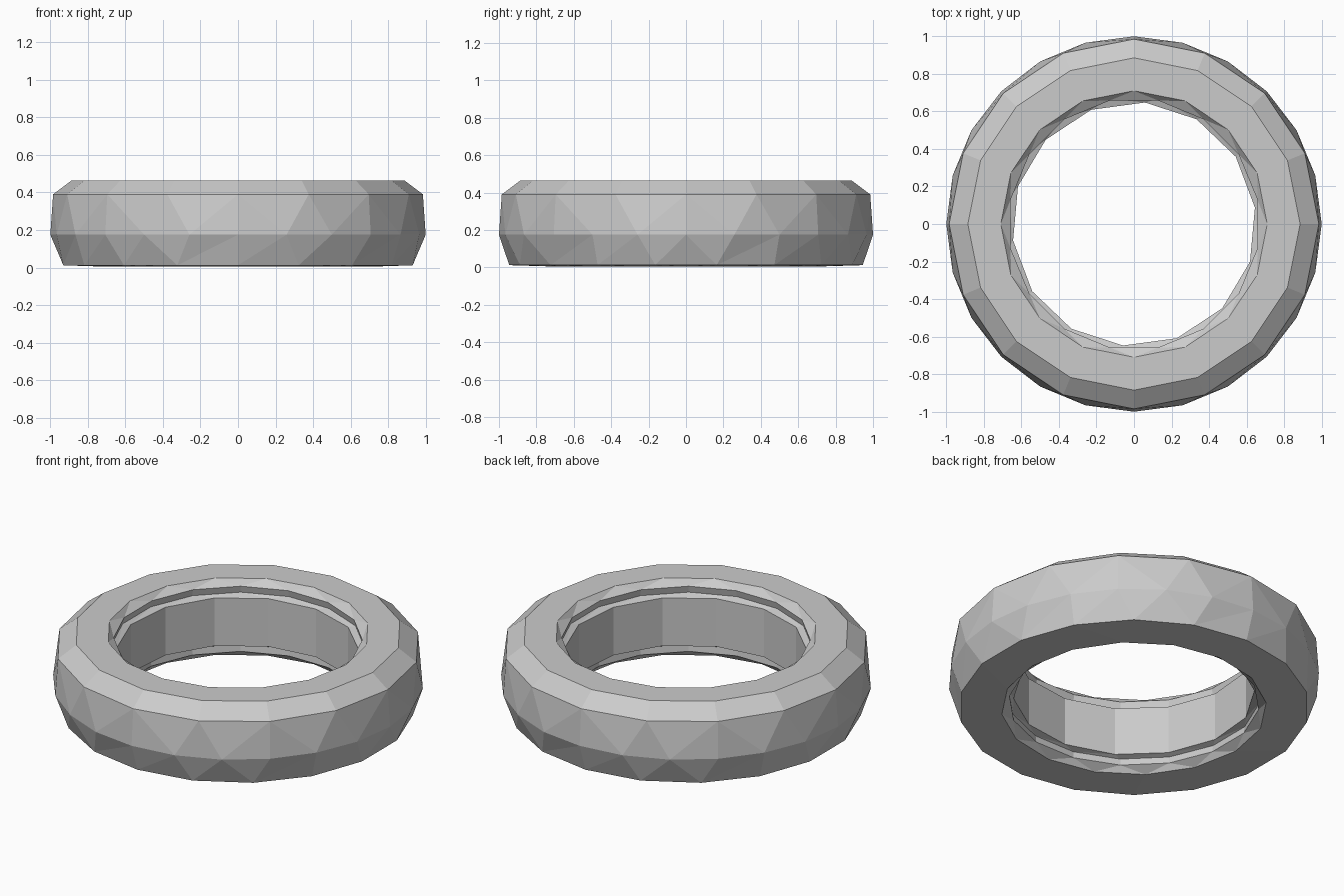
import bpy, bmesh, math

if "Cube" in bpy.data.objects:
    bpy.data.objects.remove(bpy.data.objects["Cube"])

# Rings around the tyre section: (radius, height, sides, start angle in sides)
RINGS = [
    (0.71, 0.465, 16, 0.0),   # top inner edge
    (0.885, 0.465, 16, 0.0),  # top outer edge
    (0.985, 0.39, 16, 0.0),   # shoulder
    (1.0, 0.175, 24, 0.0),    # widest tread line
    (0.945, 0.012, 18, 0.5),  # bottom outer edge
    (0.715, 0.005, 16, 0.0),  # bottom inner edge
    (0.675, 0.04, 16, 0.5),   # lower bead lip
    (0.68, 0.08, 16, 0.5),
    (0.65, 0.09, 14, 0.3),    # inner wall
    (0.65, 0.375, 14, 0.3),
    (0.68, 0.39, 16, 0.5),    # upper bead lip
    (0.67, 0.43, 16, 0.5),
]


def make_ring(bm, r, z, n, phase):
    pts = []
    for i in range(n):
        a = 2 * math.pi * (i + phase) / n
        pts.append(bm.verts.new((r * math.cos(a), r * math.sin(a), z)))
    return pts, phase


def join_rings(bm, a, b):
    """Close the band between two rings; triangles where sides differ."""
    (va, pa), (vb, pb) = a, b
    na, nb = len(va), len(vb)
    if na == nb and pa == pb:
        for i in range(na):
            j = (i + 1) % na
            bm.faces.new((va[i], va[j], vb[j], vb[i]))
        return
    i = j = 0
    while i < na or j < nb:
        next_a = (i + 1 + pa) / na
        next_b = (j + 1 + pb) / nb
        if j >= nb or (i < na and next_a <= next_b):
            bm.faces.new((va[i % na], va[(i + 1) % na], vb[j % nb]))
            i += 1
        else:
            bm.faces.new((va[i % na], vb[(j + 1) % nb], vb[j % nb]))
            j += 1


# Tyre body
bm = bmesh.new()
rings = [make_ring(bm, *r) for r in RINGS]
for k in range(len(rings)):
    join_rings(bm, rings[k], rings[(k + 1) % len(rings)])
bmesh.ops.recalc_face_normals(bm, faces=bm.faces)
mesh = bpy.data.meshes.new("tyre")
bm.to_mesh(mesh)
bm.free()

# Plain grey rubber
mat = bpy.data.materials.new("light_grey")
mat.diffuse_color = (0.6, 0.6, 0.6, 1)
mat.use_nodes = True
mat.node_tree.nodes["Principled BSDF"].inputs["Base Color"].default_value = mat.diffuse_color
mesh.materials.append(mat)
tyre = bpy.data.objects.new("tyre", mesh)
bpy.context.collection.objects.link(tyre)
